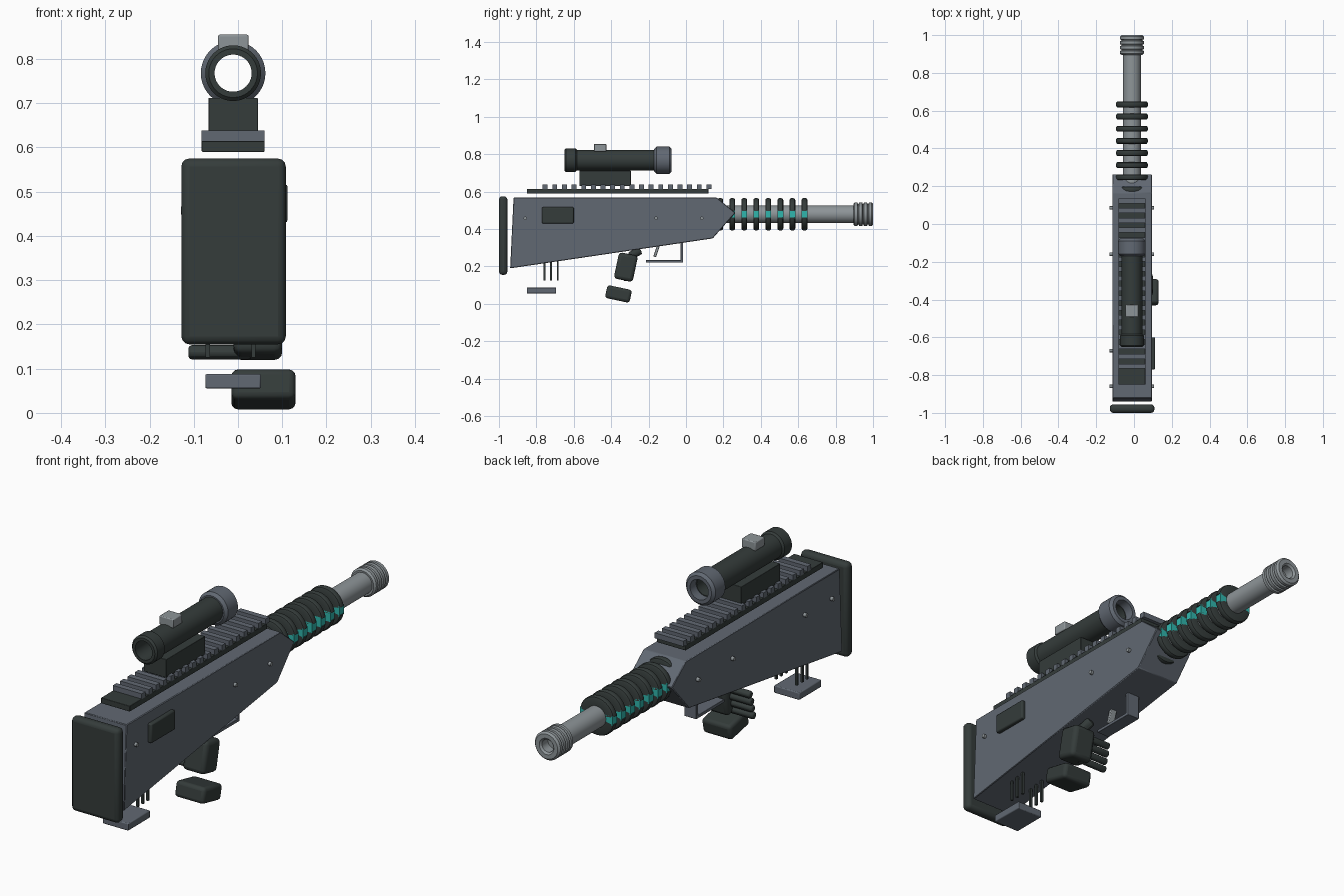
import bpy, bmesh, math
from mathutils import Vector, Matrix

cube = bpy.data.objects.get("Cube")
if cube:
    bpy.data.objects.remove(cube, do_unlink=True)


def material(name, r, g, b):
    m = bpy.data.materials.new(name)
    m.use_nodes = True
    m.diffuse_color = (r, g, b, 1)
    bsdf = m.node_tree.nodes["Principled BSDF"]
    bsdf.inputs["Base Color"].default_value = (r, g, b, 1)
    bsdf.inputs["Roughness"].default_value = 0.6
    return m


GREY = material("slate grey", 0.12, 0.14, 0.17)
DARK = material("charcoal", 0.035, 0.045, 0.043)
LIGHT = material("light steel", 0.27, 0.30, 0.315)
TEAL = material("teal glow", 0.03, 0.47, 0.42)
CX = -0.011  # centre plane of the gun
BARREL_Z, SCOPE_Z = 0.479, 0.768


def finish(name, bm, mat, bevel=0, segments=2, smooth=True):
    bmesh.ops.recalc_face_normals(bm, faces=bm.faces)
    me = bpy.data.meshes.new(name)
    bm.to_mesh(me)
    bm.free()
    me.materials.append(mat)
    ob = bpy.data.objects.new(name, me)
    bpy.context.collection.objects.link(ob)
    if bevel:
        mod = ob.modifiers.new("Bevel", "BEVEL")
        mod.width, mod.segments = bevel, segments
    if smooth:
        bpy.ops.object.select_all(action="DESELECT")
        ob.select_set(True)
        bpy.context.view_layer.objects.active = ob
        bpy.ops.object.shade_smooth_by_angle(angle=math.radians(35))
    return ob


def box(name, mat, lo, hi, bevel=0.0, tilt=0.0, segments=2):
    """Box between two corners, tilted about x through its centre (degrees)."""
    lo, hi = Vector(lo), Vector(hi)
    bm = bmesh.new()
    bmesh.ops.create_cube(bm, size=1)
    place = (Matrix.Translation((lo + hi) / 2)
             @ Matrix.Rotation(math.radians(tilt), 4, "X")
             @ Matrix.Diagonal((*(hi - lo), 1)))
    bm.transform(place)
    return finish(name, bm, mat, bevel, segments, bevel > 0)


def lathe(name, mat, z, profile, start=0, sweep=360, steps=40):
    """Sweep a closed (radius, y) loop about the y axis at height z."""
    bm = bmesh.new()
    full = sweep == 360
    rows = []
    for i in range(steps if full else steps + 1):
        a = math.radians(start + sweep * i / steps)
        rows.append([bm.verts.new((CX + r * math.cos(a), y, z + r * math.sin(a)))
                     for r, y in profile])
    n = len(profile)
    for i in range(steps):
        a, b = rows[i], rows[(i + 1) % len(rows)]
        for j in range(n):
            k = (j + 1) % n
            bm.faces.new((a[j], a[k], b[k], b[j]))
    if not full:
        bm.faces.new(rows[0])
        bm.faces.new(rows[-1])
    return finish(name, bm, mat)


def tube(name, mat, z, y0, y1, outer, inner, c=0.008):
    return lathe(name, mat, z, [(inner, y0), (outer - c, y0), (outer, y0 + c),
                                (outer, y1 - c), (outer - c, y1), (inner, y1)])


def rod(name, mat, p, q, radius, bevel=0.0, sides=12):
    p, q = Vector(p), Vector(q)
    bm = bmesh.new()
    bmesh.ops.create_cone(bm, cap_ends=True, segments=sides, radius1=radius,
                          radius2=radius, depth=(q - p).length)
    turn = (q - p).to_track_quat("Z", "Y").to_matrix().to_4x4()
    bm.transform(Matrix.Translation((p + q) / 2) @ turn)
    return finish(name, bm, mat, bevel)


# Receiver body: wedge outline extruded across x
bm = bmesh.new()
outline = [(-0.94, 0.19), (0.143, 0.35), (0.264, 0.487), (0.165, 0.568), (-0.922, 0.568)]
face = bm.faces.new([bm.verts.new((-0.115, y, z)) for y, z in outline])
out = bmesh.ops.extrude_face_region(bm, geom=[face])
moved = [v for v in out["geom"] if isinstance(v, bmesh.types.BMVert)]
bmesh.ops.translate(bm, verts=moved, vec=(0.21, 0, 0))
finish("receiver_body", bm, GREY, 0.003, 1)

# Butt pad and side port
box("butt_pad", DARK, (-0.128, -1, 0.155), (0.108, -0.955, 0.575), 0.018, segments=3)
box("side_port", DARK, (0.08, -0.77, 0.43), (0.112, -0.6, 0.517), 0.006)

# Side pins
for y in (0.085, -0.16, -0.67, -0.86):
    left = 0.0 if y == -0.67 else 0.107
    rod("side_pin", LIGHT, (-0.129, y, 0.458), (left, y, 0.458), 0.009)

# Accessory rail with teeth
box("rail_base", DARK, (-0.082, -0.85, 0.59), (0.06, 0.12, 0.615), 0.002)
for i in range(18):
    y = -0.753 + i * 0.0515
    box("rail_tooth", GREY, (-0.082, y - 0.013, 0.614), (0.06, y + 0.013, 0.638))

# Scope
box("scope_mount", DARK, (-0.067, -0.57, 0.63), (0.045, -0.295, 0.712), 0.002)
tube("scope_tube", DARK, SCOPE_Z, -0.62, -0.12, 0.055, 0.042, 0.002)
tube("scope_eyepiece", DARK, SCOPE_Z, -0.65, -0.583, 0.063, 0.042)
tube("scope_objective", GREY, SCOPE_Z, -0.17, -0.077, 0.073, 0.045, 0.012)
box("scope_knob", LIGHT, (-0.045, -0.492, 0.815), (0.024, -0.426, 0.855), 0.004)

# Barrel and grooved muzzle
tube("barrel", LIGHT, BARREL_Z, 0.1, 0.95, 0.047, 0.02, 0.002)
muzzle = [(0.002, 0.95), (0.002, 0.9), (0.055, 0.895), (0.063, 0.902)]
for y in (0.916, 0.942, 0.968):
    muzzle += [(0.063, y), (0.056, y + 0.003), (0.056, y + 0.007), (0.063, y + 0.01)]
muzzle += [(0.063, 0.992), (0.055, 1), (0.036, 1), (0.028, 0.992), (0.028, 0.95)]
lathe("muzzle", LIGHT, BARREL_Z, muzzle)

# Cooling rings: split collars with glowing blocks in the side gaps
for i in range(8):
    y = 0.183 + i * 0.0643
    w, r = 0.0155, 0.086
    loop = [(0.046, y - w), (r - 0.009, y - w), (r - 0.003, y - w + 0.003), (r, y - w + 0.009),
            (r, y + w - 0.009), (r - 0.003, y + w - 0.003), (r - 0.009, y + w), (0.046, y + w)]
    for start in (12, 192):
        lathe("cooling_ring", DARK, BARREL_Z, loop, start, 156, 20)
    if i:
        box("glow_block", TEAL, (CX - 0.08, y - w, BARREL_Z - 0.022),
            (CX + 0.08, y + w, BARREL_Z + 0.022))

# Trigger and guard
box("guard_bar", GREY, (-0.04, -0.215, 0.22), (0.02, -0.015, 0.234), 0.002)
box("guard_post", GREY, (-0.04, -0.029, 0.22), (0.02, -0.015, 0.345), 0.002)
box("trigger", LIGHT, (-0.025, -0.164, 0.25), (0.005, -0.149, 0.32), 0.003, tilt=-18)

# Gripping hand: palm, fingers, thumb and wrist block
box("palm", DARK, (-0.01, -0.373, 0.125), (0.1, -0.27, 0.268), 0.018, tilt=-12, segments=3)
for i in range(4):
    z = 0.137 + i * 0.034
    y = -0.325 + i * 0.008
    rod("finger", DARK, (-0.112, y, z), (0.03, y, z), 0.016, 0.007)
rod("thumb", DARK, (0.045, -0.3, 0.255), (0.03, -0.245, 0.285), 0.022, 0.007)
box("wrist_block", DARK, (-0.015, -0.428, 0.018), (0.13, -0.294, 0.088), 0.015, tilt=-12, segments=3)

# Feed prongs and magazine floor plate
for x in (-0.068, 0.035):
    for y in (-0.757, -0.722, -0.686):
        box("feed_prong", DARK, (x - 0.005, y - 0.005, 0.125), (x + 0.005, y + 0.005, 0.28))
box("magazine_plate", GREY, (-0.074, -0.85, 0.055), (0.052, -0.694, 0.088), 0.004)
